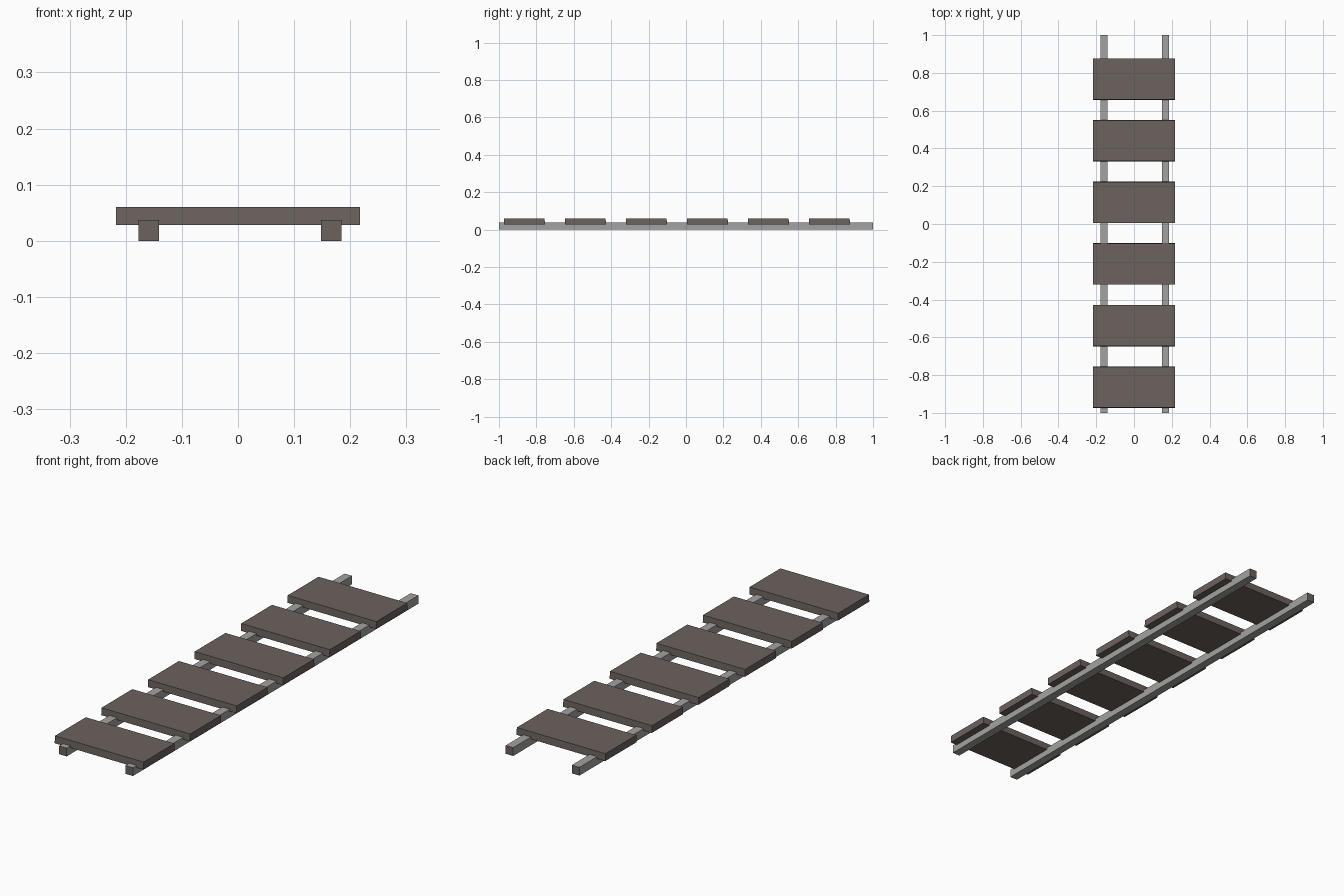
import bpy, bmesh

if "Cube" in bpy.data.objects:
    bpy.data.objects.remove(bpy.data.objects["Cube"])


def material(name, rgb):
    m = bpy.data.materials.new(name)
    m.diffuse_color = (*rgb, 1.0)
    m.use_nodes = True
    m.node_tree.nodes["Principled BSDF"].inputs["Base Color"].default_value = m.diffuse_color
    return m


wood = material("dark_brown_wood", (0.147, 0.122, 0.112))
steel = material("grey_metal", (0.366, 0.361, 0.352))


def box(name, lo, hi, mats, taper=0.0):
    """Box between two corners; taper pulls the top in along y."""
    bm = bmesh.new()
    bmesh.ops.create_cube(bm, size=1.0)
    for v in bm.verts:
        for i in range(3):
            v.co[i] = hi[i] if v.co[i] > 0 else lo[i]
        if v.co.z == hi[2] or abs(v.co.z - hi[2]) < 1e-6:
            v.co.y += taper if abs(v.co.y - lo[1]) < 1e-5 else -taper
    bm.normal_update()
    # end faces (pointing along y) take the last material
    for f in bm.faces:
        if abs(f.normal.y) > 0.9:
            f.material_index = len(mats) - 1
    me = bpy.data.meshes.new(name)
    bm.to_mesh(me)
    bm.free()
    for m in mats:
        me.materials.append(m)
    ob = bpy.data.objects.new(name, me)
    bpy.context.collection.objects.link(ob)
    return ob


# two long rails, grey with brown cut ends
for side, x in (("left", -0.159), ("right", 0.166)):
    box(f"rail_{side}", (x - 0.0185, -1, 0), (x + 0.0185, 1, 0.037), (steel, wood))

# six evenly spaced planks resting on the rails
for i in range(6):
    y = -0.864 + i * 0.3262
    box(f"plank_{i + 1}", (-0.2175, y - 0.110, 0.028), (0.2175, y + 0.110, 0.06),
        (wood,), taper=0.002)
